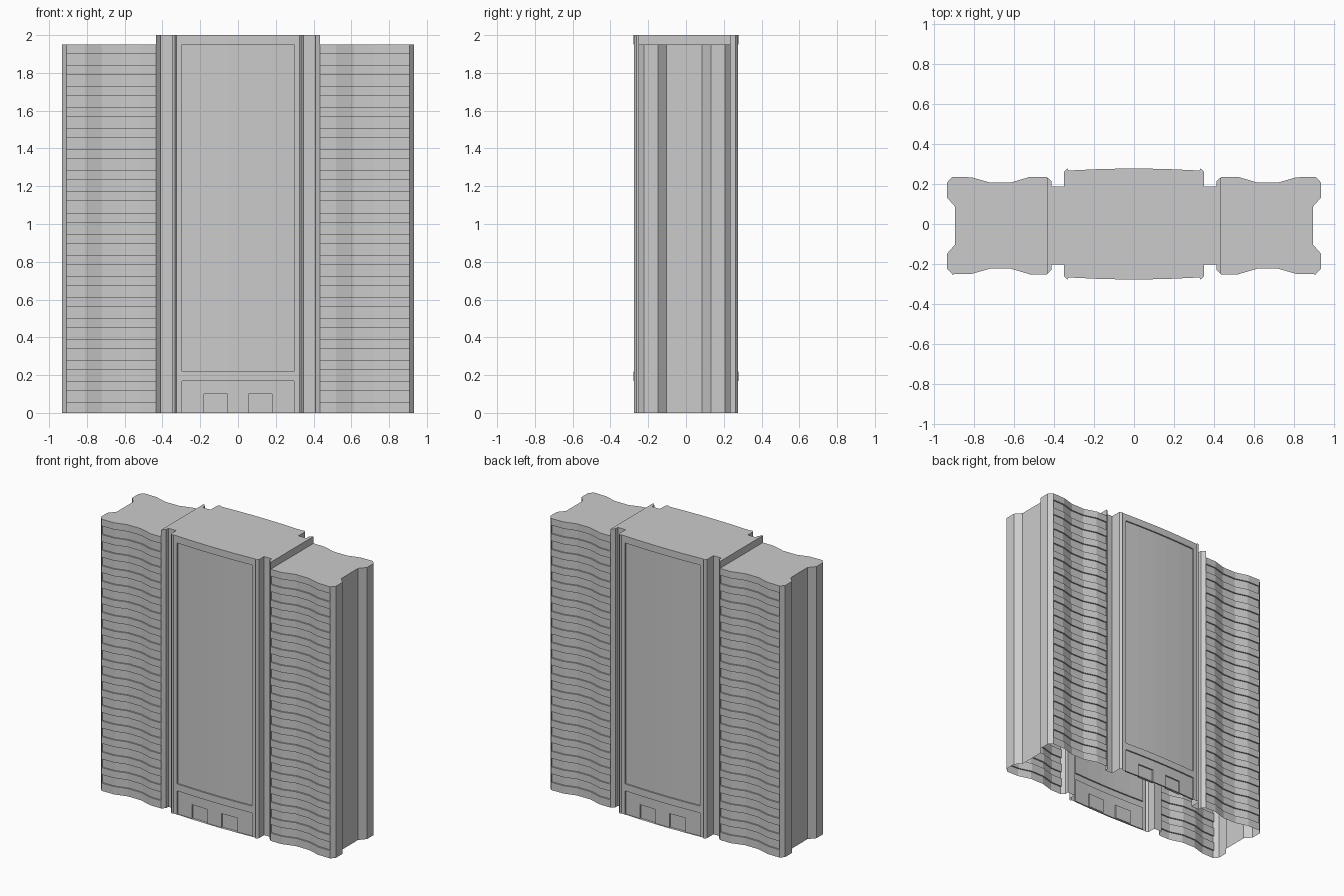
import bpy, bmesh

cube = bpy.data.objects.get("Cube")
if cube:
    bpy.data.objects.remove(cube, do_unlink=True)

stone = bpy.data.materials.new("pale_grey")
stone.use_nodes = True
GREY = (0.6, 0.6, 0.6, 1)
stone.diffuse_color = GREY
stone.node_tree.nodes["Principled BSDF"].inputs["Base Color"].default_value = GREY

SHIFT = -0.008    # slight forward offset of the side masses
JOIN = 0.435      # where the wings meet the central tower
WING_TOP = 1.95


def shell(path, levels, closed, skip=None):
    """Walls swept up an anticlockwise plan, plus a flat roof; open underneath."""
    bm = bmesh.new()
    rings = [[bm.verts.new((x, y, z)) for x, y in path] for z in levels]
    n = len(path)
    for low, high in zip(rings, rings[1:]):
        for i in range(n if closed else n - 1):
            j = (i + 1) % n
            quad = (low[i], low[j], high[j], high[i])
            if not (skip and skip(quad)):
                bm.faces.new(quad)
    bm.faces.new(rings[-1])
    bm.normal_update()
    return bm


def recess(bm, rule, depth=0.01):
    """Push the front and back faces picked by the rule into the wall."""
    for side in (-1, 1):
        picked = []
        for f in bm.faces:
            c = f.calc_center_median()
            if f.normal.y * side > 0.8 and rule(abs(c.x), abs(c.y), c.z):
                picked.append(f)
        result = bmesh.ops.extrude_face_region(bm, geom=picked)
        moved = [g for g in result["geom"] if isinstance(g, bmesh.types.BMVert)]
        bmesh.ops.translate(bm, verts=moved, vec=(0, -side * depth, 0))
        old = [f for f in picked if f.is_valid]
        if old:
            bmesh.ops.delete(bm, geom=old, context='FACES')
        bm.normal_update()


def finish(bm, name):
    mesh = bpy.data.meshes.new(name)
    bm.to_mesh(mesh)
    bm.free()
    mesh.materials.append(stone)
    obj = bpy.data.objects.new(name, mesh)
    bpy.context.collection.objects.link(obj)
    return obj


# Wings: wavy faces with bands of windows and a hollowed outer end
wave = [(JOIN, -0.243), (0.52, -0.243), (0.615, -0.215), (0.72, -0.215),
        (0.81, -0.241), (0.907, -0.243), (0.933, -0.215), (0.933, -0.14),
        (0.893, -0.094)]
wing_plan = wave + [(x, -y) for x, y in reversed(wave)]
FLOORS, FIRST, STEP, BAND = 17, 0.056, 0.1115, 0.061
wing_levels = [0]
for i in range(FLOORS):
    wing_levels += [FIRST + i * STEP, FIRST + i * STEP + BAND]
wing_levels.append(WING_TOP)


def is_window(x, y, z):
    return x < 0.907 and FIRST < z < 1.92 and (z - FIRST) % STEP < BAND


for name, s in (("left_wing", 1), ("right_wing", -1)):
    bm = shell([(s * x, s * y) for x, y in wing_plan], wing_levels, False)
    recess(bm, is_window)
    bmesh.ops.translate(bm, verts=bm.verts, vec=(0, SHIFT, 0))
    finish(bm, name)

# Central tower: bowed face, slim piers, deep slots and outer piers
bow = [(x, -0.277 + 0.1 * x * x) for x in (0, 0.055, 0.18, 0.297)]
piers = [(0.325, -0.267), (0.333, -0.276), (0.349, -0.262)]
slot = [(0.349, -0.195), (0.411, -0.195), (0.411, -0.22), (JOIN, -0.243)]
slot_back = [(x, -y + SHIFT) for x, y in reversed(slot)]
slot_front = [(x, y + SHIFT) for x, y in slot]
east = bow + piers + slot_front + slot_back
east += [(x, -y) for x, y in reversed(bow + piers)]
tower_plan = east + [(-x, y) for x, y in reversed(east[1:-1])]


def is_joint(quad):
    # the tower opens into the wings below their roofs
    return all(abs(v.co.x) > JOIN - 0.001 for v in quad) and quad[0].co.z < WING_TOP


bm = shell(tower_plan, [0, 0.1, 0.17, 0.22, WING_TOP, 2.0], True, is_joint)

# Tall window panel, entrance panel and two doorways on each face
recess(bm, lambda x, y, z: x < 0.297 and y > 0.25 and 0.22 < z < WING_TOP)
recess(bm, lambda x, y, z: x < 0.297 and y > 0.25 and z < 0.17)
recess(bm, lambda x, y, z: 0.055 < x < 0.18 and y > 0.25 and z < 0.1)
finish(bm, "central_tower")
